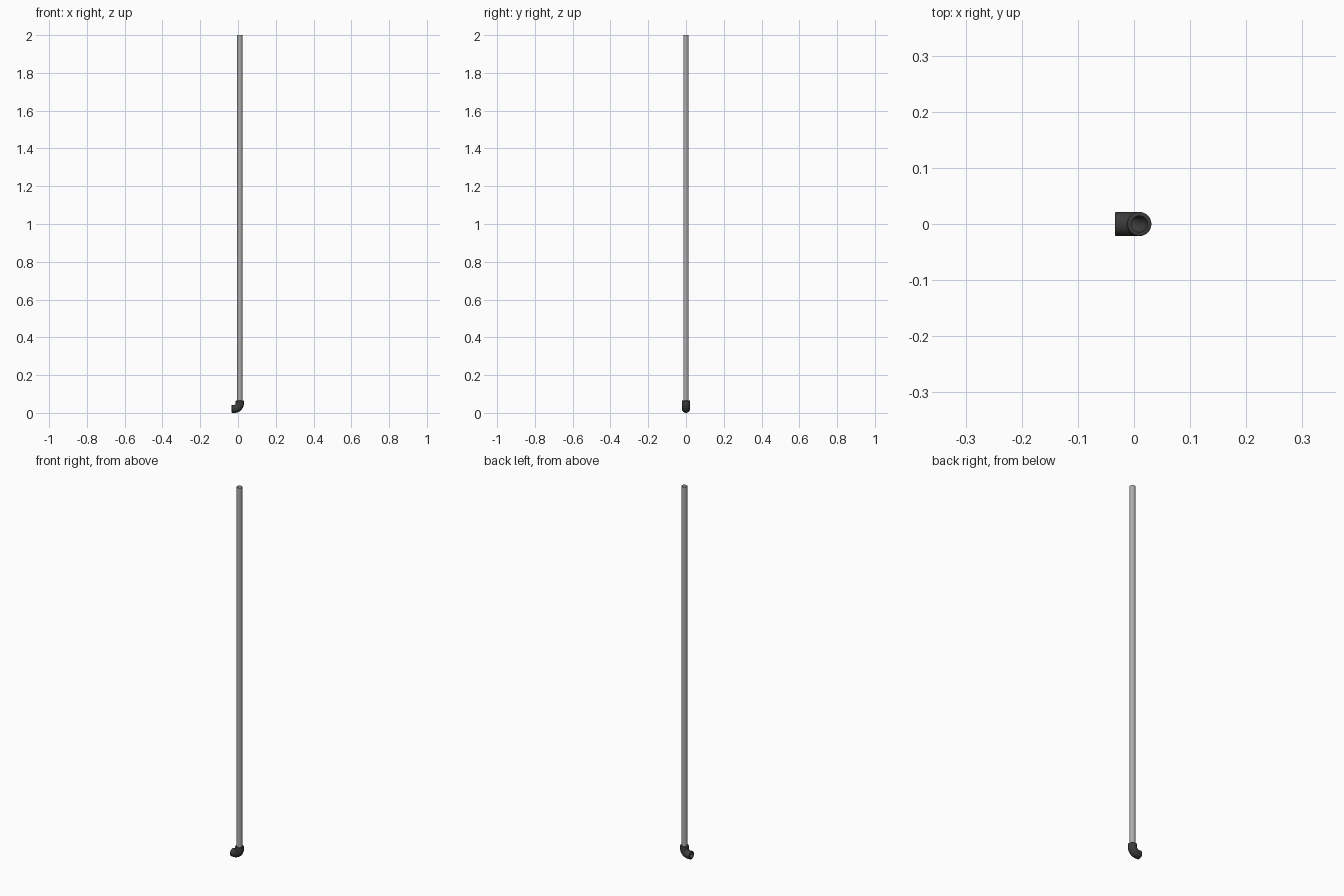
import bpy, bmesh, math
from mathutils import Vector

if "Cube" in bpy.data.objects:
    bpy.data.objects.remove(bpy.data.objects["Cube"])

AX, AZ = 0.0095, 0.0215      # axis of the pipe (x) and of the side outlet (z)
LEG, BEND = 0.0435, 0.028    # axis-corner-to-rim length, bend radius
R_OUT, R_IN, FILLET = 0.0215, 0.0145, 0.003
SIDES = 32


def material(name, v):
    m = bpy.data.materials.new(name)
    m.diffuse_color = (v, v, v, 1)
    m.use_nodes = True
    m.node_tree.nodes["Principled BSDF"].inputs["Base Color"].default_value = m.diffuse_color
    return m


def finish(name, bm, mat):
    bmesh.ops.recalc_face_normals(bm, faces=bm.faces)
    me = bpy.data.meshes.new(name)
    bm.to_mesh(me)
    bm.free()
    ob = bpy.data.objects.new(name, me)
    bpy.context.collection.objects.link(ob)
    me.materials.append(mat)
    bpy.ops.object.select_all(action='DESELECT')
    ob.select_set(True)
    bpy.context.view_layer.objects.active = ob
    bpy.ops.object.shade_smooth_by_angle(angle=math.radians(40))
    return ob


def loft(rings_co, closed):
    bm = bmesh.new()
    rings = [[bm.verts.new(c) for c in ring] for ring in rings_co]
    n = len(rings)
    for i in range(n if closed else n - 1):
        a, b = rings[i], rings[(i + 1) % n]
        for k in range(SIDES):
            j = (k + 1) % SIDES
            bm.faces.new((a[k], a[j], b[j], b[k]))
    return bm


def ring(centre, angle, radius):
    # angle 0 = vertical axis, 90 degrees = axis along x
    u = Vector((math.cos(angle), 0, -math.sin(angle)))
    v = Vector((0, 1, 0))
    return [centre + radius * (u * math.cos(t) + v * math.sin(t))
            for t in (2 * math.pi * k / SIDES for k in range(SIDES))]


STRAIGHT = LEG - BEND
ARC = BEND * math.pi / 2
TOTAL = 2 * STRAIGHT + ARC


def station(s, radius):
    # ring at distance s along the elbow, from the top rim to the side rim
    if s < STRAIGHT:
        return ring(Vector((AX, 0, AZ + LEG - s)), 0, radius)
    if s > STRAIGHT + ARC:
        return ring(Vector((AX - LEG + TOTAL - s, 0, AZ)), math.pi / 2, radius)
    a = (s - STRAIGHT) / BEND
    c = Vector((AX - BEND + BEND * math.cos(a), 0, AZ + BEND - BEND * math.sin(a)))
    return ring(c, a, radius)


# Elbow: rounded rims, quarter bend and open bore
rim = [(FILLET * (1 - math.sin(t)), R_OUT - FILLET * (1 - math.cos(t)))
       for t in (math.pi / 2 * (1 - i / 4) for i in range(5))]
bend = [STRAIGHT + ARC * i / 12 for i in range(13)]
outer = rim + [(s, R_OUT) for s in bend] + [(TOTAL - s, r) for s, r in reversed(rim)]
inner = [(s, R_IN) for s in [TOTAL] + bend[::-1] + [0]]
finish("elbow_fitting", loft([station(s, r) for s, r in outer + inner], True),
       material("dark grey", 0.045))

# Long open pipe set into the elbow
finish("pipe", loft([ring(Vector((AX, 0, z)), 0, 0.0142) for z in (0.04, 2.0)], False),
       material("light grey", 0.42))
